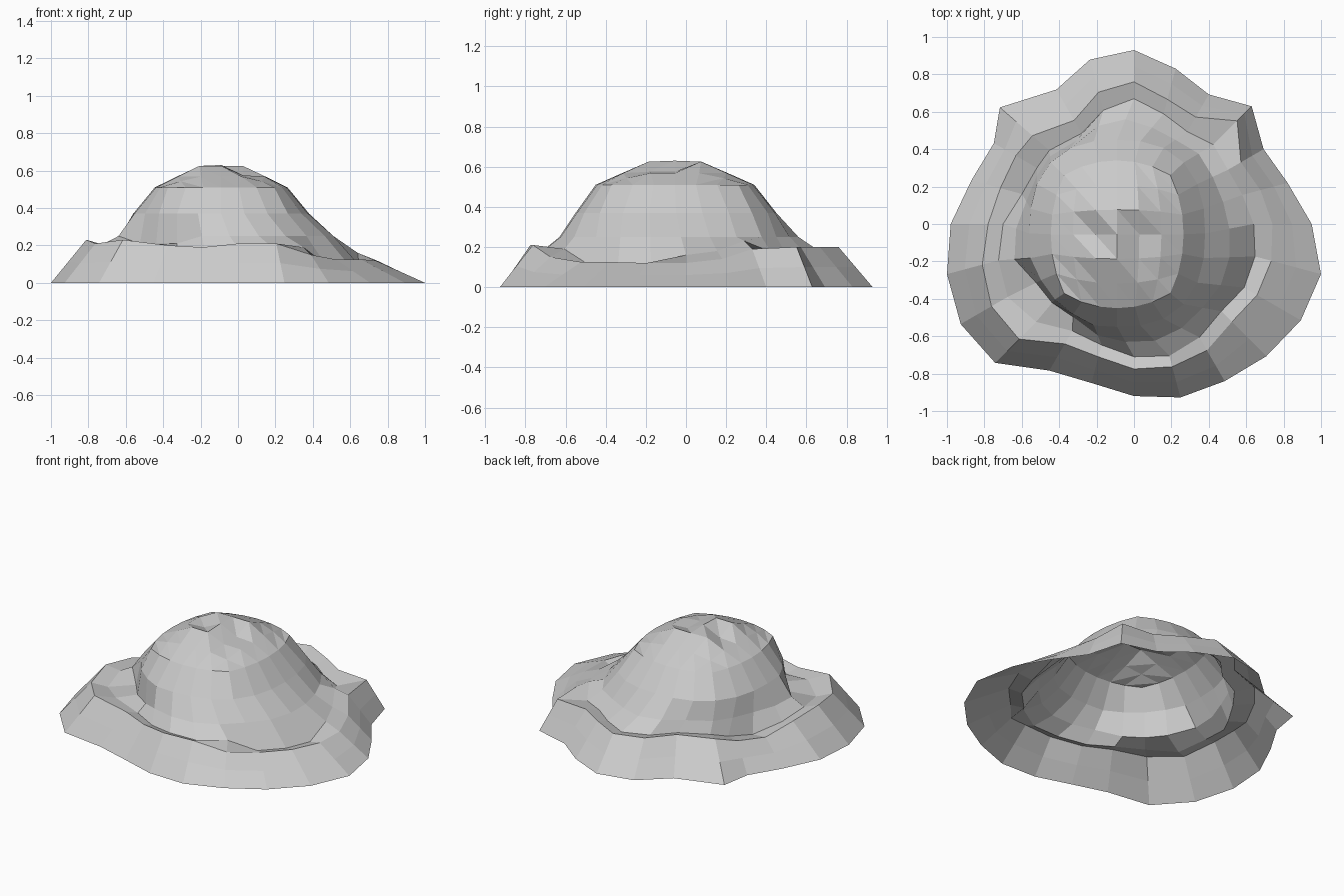
import bpy, bmesh, math

if "Cube" in bpy.data.objects:
    bpy.data.objects.remove(bpy.data.objects["Cube"])

N = 24  # one column every 15 degrees, starting at +x

# Radii around the mound: ground outline, raised rim, ditch inside the rim
OUTLINE = [.95, .85, .80, .89, .80, .86, .93, .91, .83, .95, .865, .90,
           .98, 1.035, 1.07, 1.05, .905, .88, .92, .96, .97, 1.0, 1.03, 1.035]
RIM = [.74, .70, .66, .78, .66, .69, .76, .73, .64, .72, .73, .74,
       .78, .84, .88, .87, .74, .735, .775, .79, .78, .74, .76, .76]
RIM_Z = [.12, .14, .19, .20, .20, .20, .20, .20, .20, .20, .17, .15,
         .20, .23, .21, .23, .20, .19, .21, .21, .15, .125, .125, .12]
DITCH = [.64, .60, .58, .60, .57, .61, .67, .63, .56, .60, .60, .62,
         .70, .75, .78, .74, .66, .67, .71, .73, .70, .66, .68, .67]
NO_DITCH = {0, 1, 2, 20}  # columns where the slope runs on unbroken
STEEP = {14, 15, 16}      # columns where the dome drops as a wall to the ledge


def angle(i):
    return math.radians(139 if i == 9 else 15 * i)


def polar(radii, heights):
    return [(r * math.cos(angle(i)), r * math.sin(angle(i)), z)
            for i, (r, z) in enumerate(zip(radii, heights))]


def flank_point(i):
    power = 2.0 if i in STEEP else 2.5
    c, s = math.cos(i * math.tau / N), math.sin(i * math.tau / N)
    k = (abs(c) ** power + abs(s) ** power) ** (-1 / power)
    return (-.09 + .47 * k * c, -.05 + .50 * k * s, .37)


def foot_point(i):
    t, z = (.85, .21) if i in STEEP else (.5, .25)
    d, f = ditch[i], flank[i]
    return (d[0] + (f[0] - d[0]) * t, d[1] + (f[1] - d[1]) * t, z)


# Skirt, rim and ditch
ground = polar(OUTLINE, [0] * N)
rim = polar(RIM, RIM_Z)
skirt = [((g[0] + r[0]) / 2, (g[1] + r[1]) / 2, r[2] * .5) for g, r in zip(ground, rim)]
ditch = polar(DITCH, [z + (.04 if i in NO_DITCH else -.025) for i, z in enumerate(RIM_Z)])

# Dome sides
flank = [flank_point(i) for i in range(N)]
foot = [foot_point(i) for i in range(N)]

bm = bmesh.new()
rings = [[bm.verts.new(p) for p in ring] for ring in (ground, skirt, rim, ditch, foot, flank)]

# Crown: a rounded 6 x 6 grid with a few notches; its 24 border points close the dome
LEVEL = [.63, .625, .568, .51]
NOTCH = {(1, 0), (-1, 0), (1, -1)}
grid = {}
for u in range(-3, 4):
    for v in range(-3, 4):
        x = u / 3 * math.sqrt(1 - .36 * (v / 3) ** 2)
        y = v / 3 * math.sqrt(1 - .36 * (u / 3) ** 2)
        z = LEVEL[max(abs(u), abs(v))] - (.05 if (u, v) in NOTCH else 0)
        z -= .025 * (abs(u) == abs(v) == 2)  # soften the corners
        grid[u, v] = bm.verts.new((-.09 + .355 * x, -.055 + .395 * y, z))
for u in range(-3, 3):
    for v in range(-3, 3):
        a, b, c, d = grid[u, v], grid[u + 1, v], grid[u + 1, v + 1], grid[u, v + 1]
        bm.faces.new((a, b, d))
        bm.faces.new((b, c, d))
border = ([(3, v) for v in range(0, 3)] + [(u, 3) for u in range(3, -3, -1)]
          + [(-3, v) for v in range(3, -3, -1)] + [(u, -3) for u in range(-3, 3)]
          + [(3, v) for v in range(-3, 0)])
rings.append([grid[k] for k in border])

for lo, hi in zip(rings, rings[1:]):
    for i in range(N):
        j = (i + 1) % N
        bm.faces.new((lo[i], lo[j], hi[j], hi[i]))

mesh = bpy.data.meshes.new("rock_mound")
bm.to_mesh(mesh)
bm.free()
bpy.context.collection.objects.link(bpy.data.objects.new("rock_mound", mesh))
